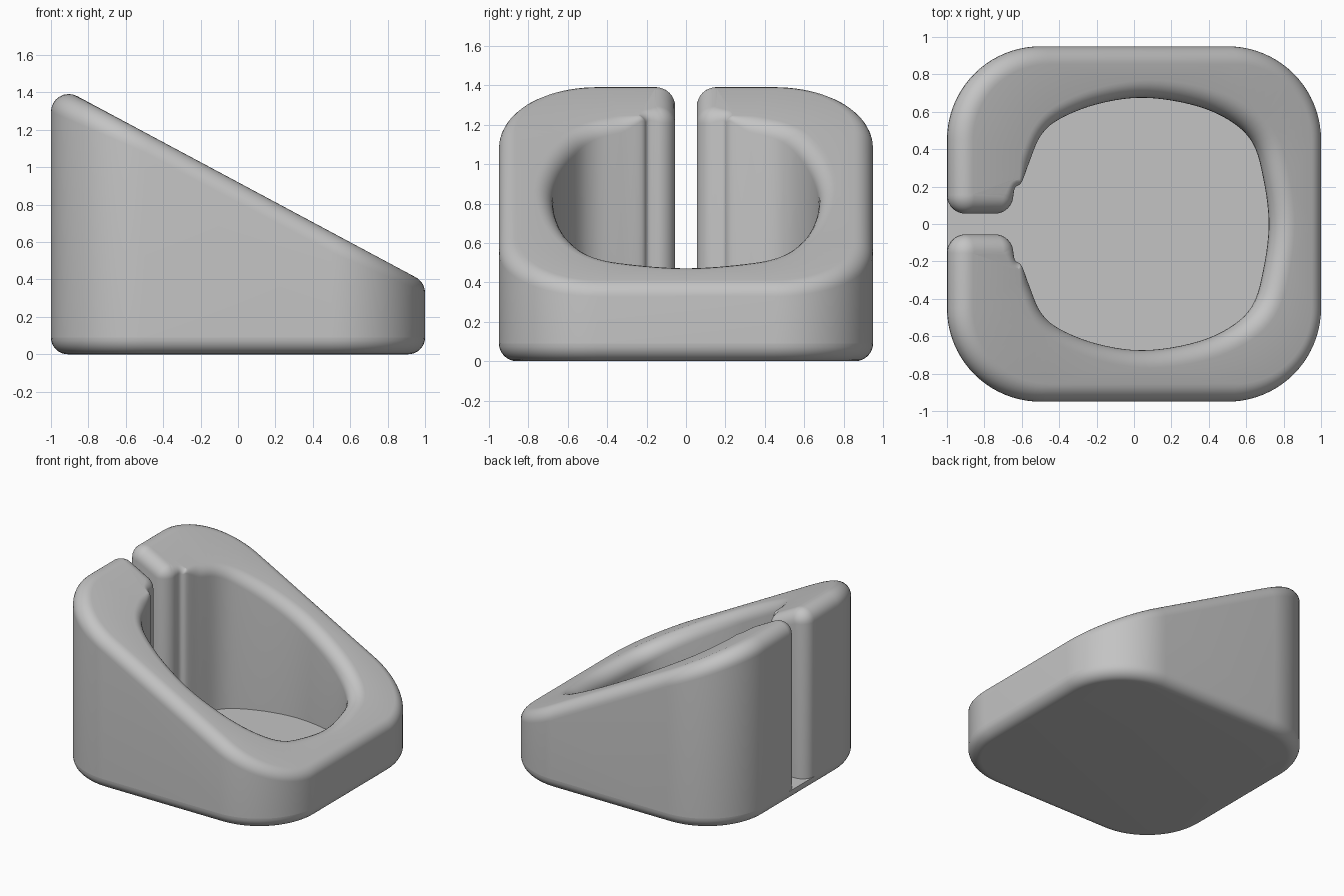
import bpy, bmesh
from math import sin, cos, pi, radians
from mathutils import Vector

if "Cube" in bpy.data.objects:
    bpy.data.objects.remove(bpy.data.objects["Cube"])

FLOOR = 0.09        # height of the pocket floor and of the lower rounding
BEVEL = 0.095       # rounding of the sloped rim
SLOPE, RISE = 0.535, 0.92
STEPS = 8
TOP = Vector((SLOPE, 0, 1)).normalized()

grey = bpy.data.materials.new("plain grey")
grey.use_nodes = True
grey.diffuse_color = (0.55, 0.55, 0.55, 1)
grey.node_tree.nodes["Principled BSDF"].inputs["Base Color"].default_value = grey.diffuse_color


def arc(cx, cy, r, start, end, n):
    angles = [radians(start + (end - start) * i / n) for i in range(n + 1)]
    return [Vector((cx + r * cos(a), cy + r * sin(a), 0)) for a in angles]


def spline(points, n=5):
    """Catmull-Rom curve through the points."""
    p = [Vector((x, y, 0)) for x, y in points]
    p = [Vector((p[1].x, -p[1].y, 0))] + p + [2 * p[-1] - p[-2]]
    out = []
    for a, b, c, d in zip(p, p[1:], p[2:], p[3:]):
        for i in range(n):
            t = i / n
            out.append(0.5 * (2 * b + (c - a) * t + (2 * a - 5 * b + 4 * c - d) * t * t
                              + (3 * b - a - 3 * c + d) * t ** 3))
    return out


def mirrored(half):
    """Close a half outline that starts and ends on y = 0."""
    return half + [Vector((p.x, -p.y, 0)) for p in reversed(half[1:-1])]


def normals(loop):
    """Normals to the left of the direction of travel."""
    def left(a, b):
        d = (b - a).normalized()
        return Vector((-d.y, d.x, 0))
    n = len(loop)
    return [(left(loop[i - 1], loop[i]) + left(loop[i], loop[(i + 1) % n])).normalized()
            for i in range(n)]


def cap_flat(bm, rows):
    bm.faces.new(rows[0])
    bm.faces.new(list(reversed(rows[-1])))


def cap_rim(bm, rows):
    """Zip the pocket side of the top ring to its outer side, both halves at once."""
    ring = rows[-1]
    i, j = 0, len(ring) // 2
    while j - i > 1:
        if (ring[i + 1].co - ring[j].co).length < (ring[i].co - ring[j - 1].co).length:
            tri = (j, i + 1, i)
            i += 1
        else:
            tri = (j, j - 1, i)
            j -= 1
        bm.faces.new([ring[k] for k in tri])
        bm.faces.new([ring[-k] for k in reversed(tri)])


def loft(name, rings, cap):
    bm = bmesh.new()
    rows = [[bm.verts.new(p) for p in ring] for ring in rings]
    n = len(rows[0])
    for low, high in zip(rows, rows[1:]):
        for i in range(n):
            j = (i + 1) % n
            bm.faces.new((low[i], high[i], high[j], low[j]))
    cap(bm, rows)
    mesh = bpy.data.meshes.new(name)
    bm.to_mesh(mesh)
    bm.free()
    mesh.materials.append(grey)
    obj = bpy.data.objects.new(name, mesh)
    bpy.context.collection.objects.link(obj)
    bpy.ops.object.select_all(action='DESELECT')
    obj.select_set(True)
    bpy.context.view_layer.objects.active = obj
    bpy.ops.object.shade_smooth_by_angle(angle=radians(40))


# Rounded square footprint, upper half, travelling from the back end to +x
corners = arc(-0.5, 0.45, 0.5, 180, 90, 20) + arc(0.5, 0.45, 0.5, 90, 0, 20)
footprint = mirrored([Vector((-1, 0, 0))] + corners + [Vector((1, 0, 0))])

# Base plate with a rounded lower edge
base_rings = []
for k in range(STEPS + 1):
    a = pi / 2 * k / STEPS
    base_rings.append([p - nrm * FLOOR * (1 - sin(a)) + Vector((0, 0, FLOOR * (1 - cos(a))))
                       for p, nrm in zip(footprint, normals(footprint))])
loft("base", base_rings, cap_flat)

# Wall outline: pocket, notch, slit lips, then the outside
pocket = spline([(0.72, 0), (0.69, 0.25), (0.63, 0.44), (0.5, 0.56), (0.3, 0.64),
                 (0.04, 0.675), (-0.2, 0.64), (-0.4, 0.56), (-0.5, 0.47), (-0.56, 0.33),
                 (-0.6, 0.225), (-0.635, 0.195), (-0.645, 0.155)])
inner_lip = arc(-0.745, 0.155, 0.1, 0, -90, 10)
outer_lip = arc(-0.9, 0.155, 0.1, -90, -180, 10)
wall = mirrored(pocket + inner_lip + outer_lip + corners + [Vector((1, 0, 0))])

# Sloped wall whose rim is rounded by a ball rolling between side and top
wall_rings = [[p + Vector((0, 0, FLOOR)) for p in wall]]
wall_rings += [[] for _ in range(STEPS + 1)]
notch = Vector((-0.6, 0.22, 0))
for p, nrm in zip(wall, normals(wall)):
    away = (Vector((p.x, abs(p.y), 0)) - notch).length
    r = BEVEL * min(1, 0.3 + away / 0.15)
    c = p - nrm * r
    c.z = RISE - SLOPE * c.x - r / TOP.z
    turn = nrm.angle(TOP)
    for k in range(STEPS + 1):
        t = k / STEPS
        d = (nrm * sin((1 - t) * turn) + TOP * sin(t * turn)) / sin(turn)
        wall_rings[k + 1].append(c + r * d)
loft("sloped_wall", wall_rings, cap_rim)
